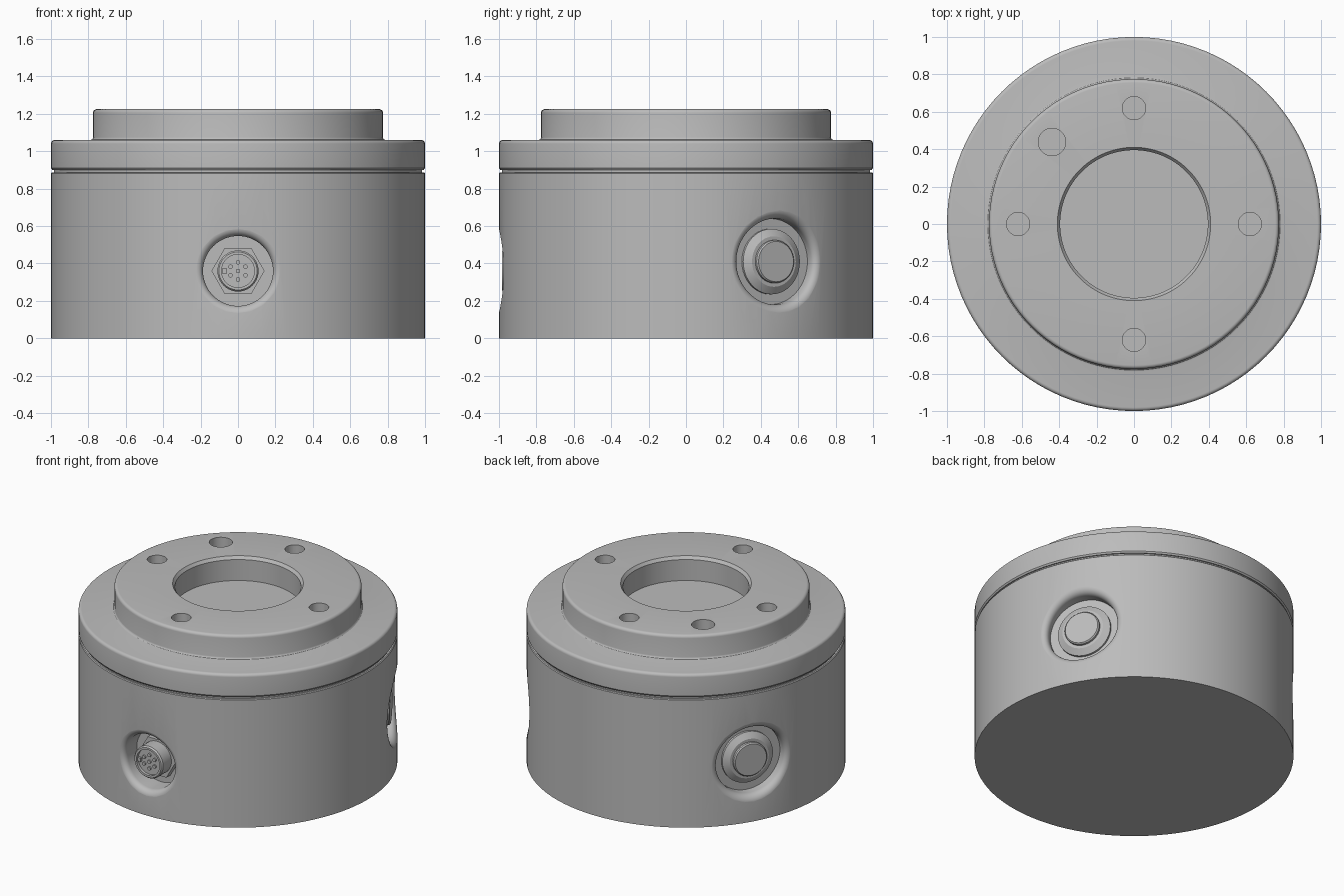
import bpy, bmesh, math
from mathutils import Matrix

cube = bpy.data.objects.get("Cube")
if cube:
    bpy.data.objects.remove(cube, do_unlink=True)

grey = bpy.data.materials.new("satin grey")
grey.use_nodes = True
grey.diffuse_color = (0.5, 0.5, 0.5, 1)
grey.node_tree.nodes["Principled BSDF"].inputs["Base Color"].default_value = (0.5, 0.5, 0.5, 1)


def rings_object(name, rings, matrix=Matrix()):
    """Skin a stack of rings and cap both ends."""
    bm = bmesh.new()
    loops = [[bm.verts.new(matrix @ Matrix.Translation(p).translation) for p in r] for r in rings]
    n = len(loops[0])
    for low, high in zip(loops, loops[1:]):
        for i in range(n):
            j = (i + 1) % n
            bm.faces.new((low[i], low[j], high[j], high[i]))
    bm.faces.new(loops[0][::-1])
    bm.faces.new(loops[-1])
    bmesh.ops.recalc_face_normals(bm, faces=bm.faces[:])
    mesh = bpy.data.meshes.new(name)
    bm.to_mesh(mesh)
    bm.free()
    mesh.materials.append(grey)
    obj = bpy.data.objects.new(name, mesh)
    bpy.context.collection.objects.link(obj)
    return obj


def lathe(name, profile, n=48, matrix=Matrix()):
    turn = [2 * math.pi * i / n for i in range(n)]
    return rings_object(name, [[(r * math.cos(a), r * math.sin(a), h) for a in turn]
                               for r, h in profile], matrix)


def arc(cx, cz, r, start, end, steps=5):
    """Points of a fillet in the profile plane, angles in degrees."""
    angles = [math.radians(start + (end - start) * i / steps) for i in range(steps + 1)]
    return [(cx + r * math.cos(a), cz + r * math.sin(a)) for a in angles]


def radial(angle, z):
    """Frame whose local z points outward from the housing side."""
    a = math.radians(angle)
    c, s = math.cos(a), math.sin(a)
    return Matrix(((-s, 0, c, 0), (c, 0, s, 0), (0, 1, 0, z), (0, 0, 0, 1)))


def pocket_cutter(radius, floor, lip, matrix, n=64):
    """Round pocket whose rolled lip follows the curved housing wall."""
    turn = [2 * math.pi * i / n for i in range(n)]
    rings = [[(radius * math.cos(a), radius * math.sin(a), floor) for a in turn]]
    for k in range(8):
        t = math.pi / 2 * k / 7
        rho = radius + lip * (1 - math.cos(t))
        rings.append([(rho * math.cos(a), rho * math.sin(a),
                       math.sqrt(1 - (rho * math.cos(a)) ** 2) - lip * (1 - math.sin(t)) + 0.0005)
                      for a in turn])
    rings.append([(x, y, 1.15) for x, y, _ in rings[-1]])
    return rings_object("pocket_cutter", rings, matrix)


def cut(obj, cutters):
    bpy.context.view_layer.objects.active = obj
    for c in cutters:
        mod = obj.modifiers.new("cut", 'BOOLEAN')
        mod.operation, mod.solver, mod.object = 'DIFFERENCE', 'EXACT', c
        bpy.ops.object.modifier_apply(modifier=mod.name)
        bpy.data.objects.remove(c, do_unlink=True)


def smooth(obj):
    bpy.ops.object.select_all(action='DESELECT')
    obj.select_set(True)
    bpy.context.view_layer.objects.active = obj
    bpy.ops.object.shade_smooth_by_angle(angle=math.radians(30))


# Housing: drum, seam groove, flange, raised mounting face and central recess
profile = [(1, 0), (1, 0.882), (0.995, 0.887), (0.985, 0.887), (0.985, 0.9), (0.993, 0.9), (1, 0.91)]
profile += arc(0.98, 1.04, 0.02, 0, 90)
profile += arc(0.79, 1.075, 0.015, 270, 180, 3)
profile += arc(0.755, 1.205, 0.02, 0, 90)
profile += [(0.41, 1.225), (0.395, 1.205), (0.395, 1.06)]
housing = lathe("housing", profile, 96)

# Mounting holes, pin hole and side pockets
cutters = []
for angle, radius in ((0, 0.062), (90, 0.062), (180, 0.062), (270, 0.062), (135, 0.073)):
    a = math.radians(angle)
    place = Matrix.Translation((0.62 * math.cos(a), 0.62 * math.sin(a), 0))
    cutters.append(lathe("hole_cutter", [(radius, 1.12), (radius, 1.3)], 32, place))
BUTTONS = {"right": radial(150, 0.41), "left": radial(30, 0.41)}
for frame in BUTTONS.values():
    cutters.append(pocket_cutter(0.23, 0.9, 0.05, frame))
front = radial(-90, 0.36)
cutters.append(pocket_cutter(0.187, 0.84, 0.045, front))
cut(housing, cutters)
smooth(housing)

# Push buttons with sloping collars
for side, frame in BUTTONS.items():
    smooth(lathe(side + "_button_collar", [(0.175, 0.88), (0.175, 0.915), (0.135, 0.94)], 40, frame))
    smooth(lathe(side + "_button", [(0.115, 0.9), (0.115, 0.955), (0.108, 0.963)], 40, frame))

# Front socket: hex nut, barrel with recessed insert, pins and key
lathe("socket_nut", [(0.142, 0.83), (0.142, 0.885)], 6, front)
smooth(lathe("socket_barrel", [(0.11, 0.87), (0.11, 0.975), (0.102, 0.985), (0.088, 0.985),
                               (0.088, 0.965)], 40, front))
for i in range(7):
    a = math.radians(60 * i + 30)
    r = 0.046 if i < 6 else 0
    place = front @ Matrix.Translation((r * math.cos(a), r * math.sin(a), 0))
    smooth(lathe("socket_pin_%d" % (i + 1), [(0.012, 0.955), (0.012, 0.975)], 16, place))
key = front @ Matrix.Translation((-0.072, 0, 0)) @ Matrix.Rotation(math.radians(45), 4, 'Z')
lathe("socket_key", [(0.018, 0.955), (0.018, 0.98)], 4, key)
